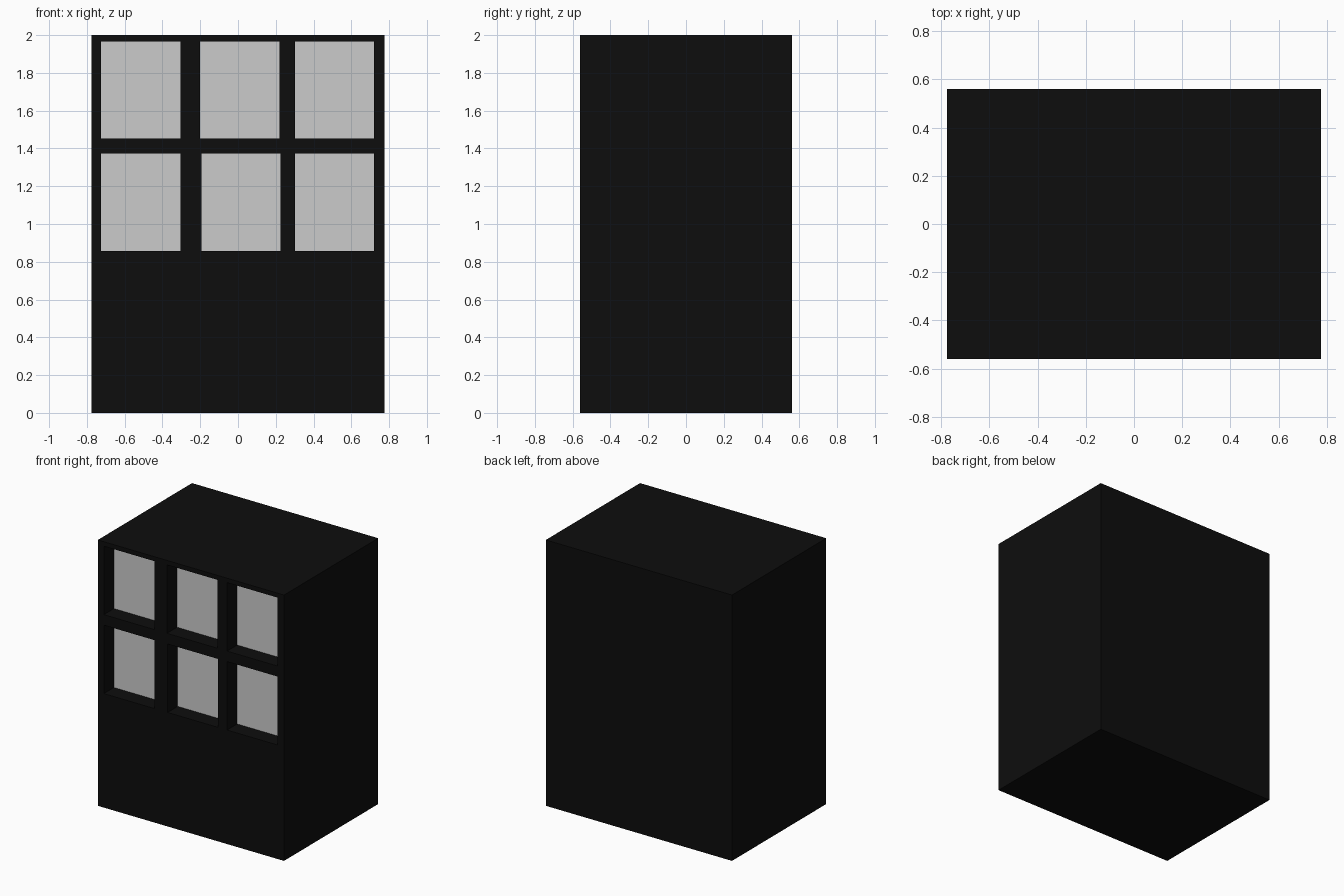
import bpy, bmesh
from mathutils import Matrix, Vector

if "Cube" in bpy.data.objects:
    bpy.data.objects.remove(bpy.data.objects["Cube"])

W, D, H = 1.55, 1.12, 2.0      # cabinet size
DEPTH = 0.12                   # window recess
WIN_W, WIN_H = 0.42, 0.515     # opening size
FLOOR_Y = -D / 2 + DEPTH

black = bpy.data.materials.new("black_shell")
black.diffuse_color = (0.004, 0.004, 0.004, 1)
black.use_nodes = True
black.node_tree.nodes["Principled BSDF"].inputs["Base Color"].default_value = black.diffuse_color


def box(name, size, center):
    mesh = bpy.data.meshes.new(name)
    bm = bmesh.new()
    bmesh.ops.create_cube(bm, size=1, matrix=Matrix.Translation(center) @ Matrix.Diagonal((*size, 1)))
    bm.to_mesh(mesh)
    bm.free()
    ob = bpy.data.objects.new(name, mesh)
    bpy.context.collection.objects.link(ob)
    return ob


def pane(name, x, z):
    mesh = bpy.data.meshes.new(name)
    bm = bmesh.new()
    corners = [(-1, -1), (1, -1), (1, 1), (-1, 1)]
    bm.faces.new([bm.verts.new((x + a * WIN_W / 2, FLOOR_Y, z + b * WIN_H / 2)) for a, b in corners])
    bm.to_mesh(mesh)
    bm.free()
    ob = bpy.data.objects.new(name, mesh)
    bpy.context.collection.objects.link(ob)


# Main cabinet
cabinet = box("cabinet", (W, D, H), Vector((0, 0, H / 2)))
cabinet.data.materials.append(black)

# Recessed windows: two rows of three, middle column slightly uneven
rows = [("upper", 1.709, 0.010), ("lower", 1.115, 0.016)]
for row, z, mid_x in rows:
    for col, x in (("left", -0.515), ("middle", mid_x), ("right", 0.511)):
        cutter = box("window_cutter", (WIN_W, 2 * DEPTH, WIN_H), Vector((x, -D / 2, z)))
        cutter.hide_render = True
        cutter.data.materials.append(black)
        mod = cabinet.modifiers.new("recess", 'BOOLEAN')
        mod.operation = 'DIFFERENCE'
        mod.solver = 'EXACT'
        mod.object = cutter
        bpy.context.view_layer.objects.active = cabinet
        bpy.ops.object.modifier_apply(modifier=mod.name)
        bpy.data.objects.remove(cutter)
        pane(f"{row}_{col}_pane", x, z)

# Open the recess floors so the panes close them
bm = bmesh.new()
bm.from_mesh(cabinet.data)
floors = [f for f in bm.faces
          if abs(f.normal.y) > 0.9 and abs(f.calc_center_median().y - FLOOR_Y) < 0.001]
bmesh.ops.delete(bm, geom=floors, context='FACES')
bm.to_mesh(cabinet.data)
bm.free()
